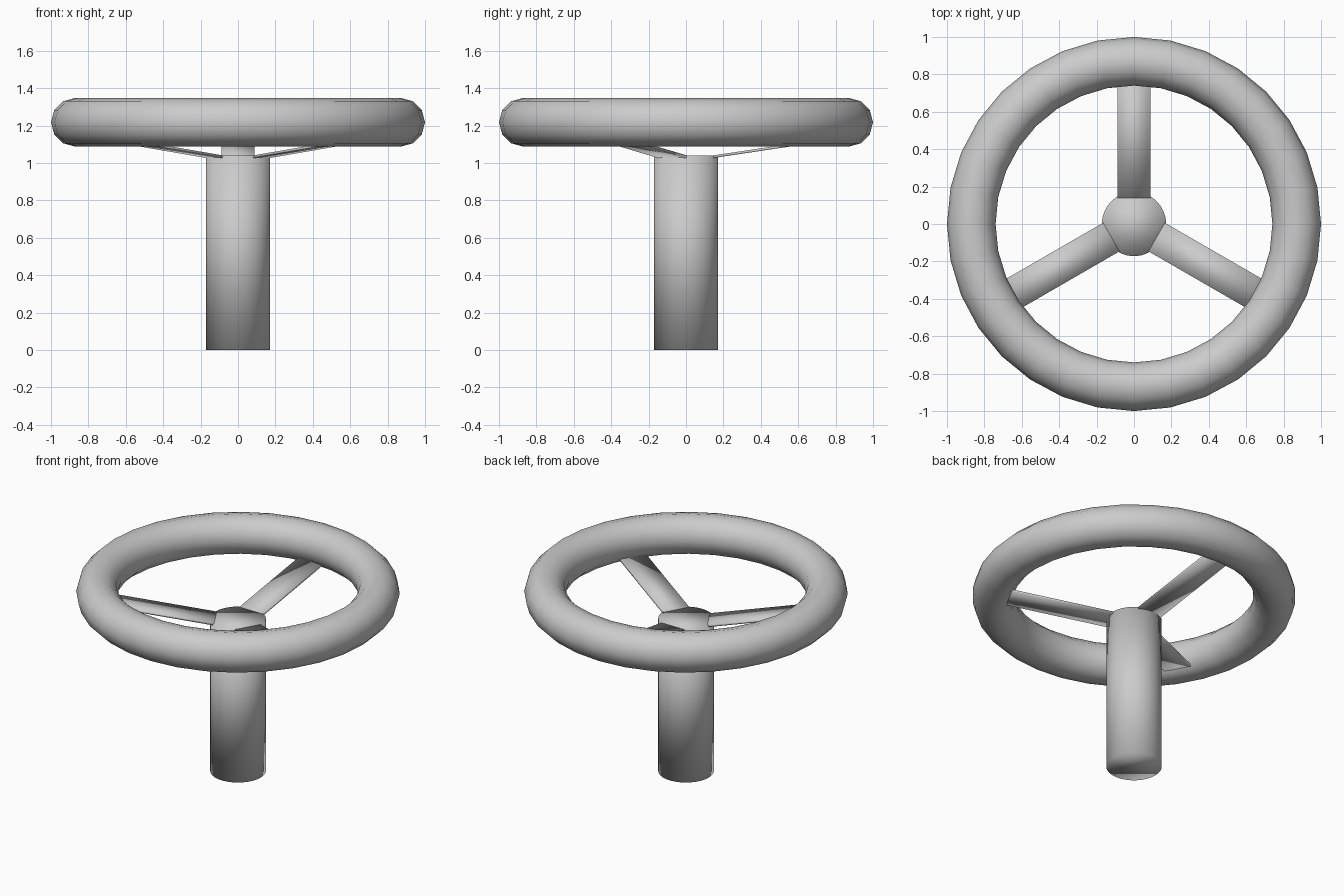
import bpy, math
from mathutils import Matrix

if "Cube" in bpy.data.objects:
    bpy.data.objects.remove(bpy.data.objects["Cube"])


def smooth(obj):
    for p in obj.data.polygons:
        p.use_smooth = True


# Column with softly shaded end caps
bpy.ops.mesh.primitive_cylinder_add(vertices=32, radius=0.172, depth=1.04, location=(0, 0, 0.52))
column = bpy.context.object
column.name = "column"
smooth(column)

# Round rim
bpy.ops.mesh.primitive_torus_add(major_segments=32, minor_segments=12,
                                 major_radius=0.87, minor_radius=0.13,
                                 location=(0, 0, 1.218))
rim = bpy.context.object
rim.name = "rim"
smooth(rim)


# Thin spokes rising from the column top into the rim
def spoke(name, angle):
    half_w, thick = 0.088, 0.014
    r0, z0, r1, z1 = 0.12, 1.037, 0.85, 1.146
    verts = [(r, s * half_w, z - d)
             for r, z in ((r0, z0), (r1, z1))
             for s, d in ((-1, 0), (1, 0), (1, thick), (-1, thick))]
    faces = [(0, 1, 2, 3), (7, 6, 5, 4)] + [
        (i, i + 4, (i + 1) % 4 + 4, (i + 1) % 4) for i in range(4)]
    mesh = bpy.data.meshes.new(name)
    mesh.from_pydata(verts, [], faces)
    mesh.transform(Matrix.Rotation(math.radians(angle), 4, 'Z'))
    obj = bpy.data.objects.new(name, mesh)
    bpy.context.collection.objects.link(obj)
    smooth(obj)


for label, angle in (("back", 90), ("left", 210), ("right", 330)):
    spoke("spoke_" + label, angle)
